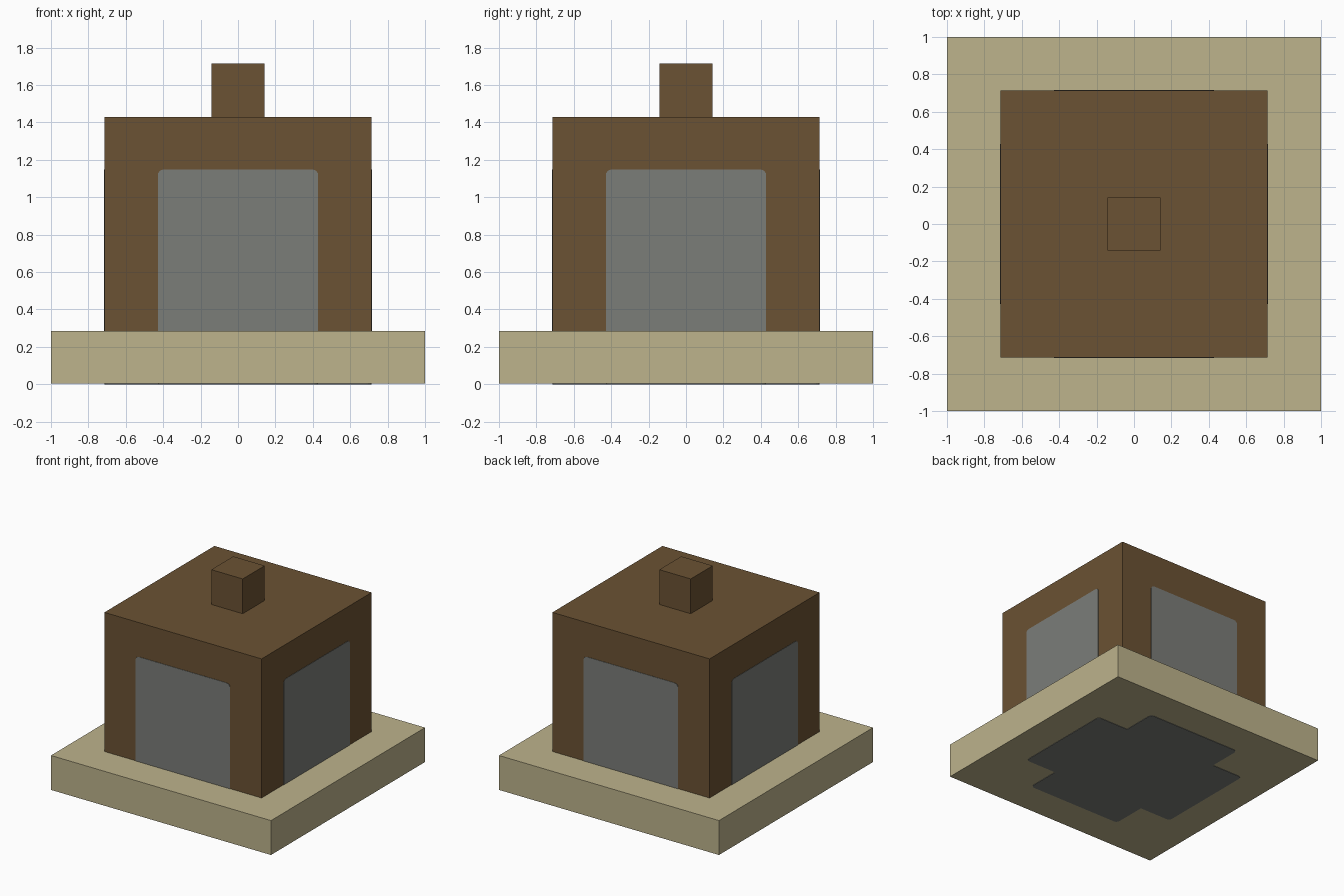
import bpy, bmesh
from math import pi
from mathutils import Matrix, Vector

cube = bpy.data.objects.get("Cube")
if cube:
    bpy.data.objects.remove(cube, do_unlink=True)

U = 1 / 7          # module: the base is 14 modules wide
SKIN = 0.003       # how far the panels stand proud


def srgb(*rgb):
    return [((c / 255 + 0.055) / 1.055) ** 2.4 for c in rgb] + [1.0]


def material(name, colour):
    m = bpy.data.materials.new(name)
    m.use_nodes = True
    m.diffuse_color = colour
    bsdf = m.node_tree.nodes["Principled BSDF"]
    bsdf.inputs["Base Color"].default_value = colour
    bsdf.inputs["Roughness"].default_value = 0.8
    return m


SAND = material("sand", srgb(189, 179, 140))
BROWN = material("brown", srgb(107, 82, 51))
GREY = material("grey", srgb(123, 125, 121))


def finish(name, bm, mat):
    bmesh.ops.recalc_face_normals(bm, faces=bm.faces)
    mesh = bpy.data.meshes.new(name)
    bm.to_mesh(mesh)
    bm.free()
    mesh.materials.append(mat)
    obj = bpy.data.objects.new(name, mesh)
    bpy.context.collection.objects.link(obj)


def block(name, width, bottom, top, mat):
    bm = bmesh.new()
    bmesh.ops.create_cube(bm, size=1)
    bmesh.ops.scale(bm, vec=(width, width, top - bottom), verts=bm.verts)
    bmesh.ops.translate(bm, vec=(0, 0, (bottom + top) / 2), verts=bm.verts)
    finish(name, bm, mat)


def plate(name, outline, rounded, matrix, mat):
    """Thin extruded outline; corners accepted by rounded() are softened."""
    bm = bmesh.new()
    bm.faces.new([bm.verts.new((x, y, 0)) for x, y in outline])
    corners = [v for v in bm.verts if rounded(v.co)]
    bmesh.ops.bevel(bm, geom=corners, offset=0.03, segments=4,
                    profile=0.5, affect='VERTICES')
    out = bmesh.ops.extrude_face_region(bm, geom=bm.faces[:])
    moved = [g for g in out["geom"] if isinstance(g, bmesh.types.BMVert)]
    bmesh.ops.translate(bm, vec=(0, 0, 2 * SKIN), verts=moved)
    bm.transform(matrix)
    finish(name, bm, mat)


# Stacked blocks
block("base", 14 * U, SKIN, 2 * U, SAND)
block("body", 10 * U, 2 * U, 10 * U, BROWN)
block("knob", 2 * U, 10 * U, 12 * U, BROWN)

# One round-topped panel on each wall
w, low, high = 3 * U, 2 * U, 8 * U + 0.005
panel = [(-w, low), (w, low), (w, high), (-w, high)]
for i, side in enumerate(("front", "left", "back", "right")):
    place = (Matrix.Rotation(i * pi / 2, 4, 'Z')
             @ Matrix.Translation((0, -5 * U + SKIN, 0))
             @ Matrix.Rotation(pi / 2, 4, 'X'))
    plate(side + "_panel", panel, lambda co: co.y > 1, place, GREY)

# Cross-shaped panel under the base, facing down
a, b = 3 * U, 5 * U
quarter = [Vector((b, -a)), Vector((b, a)), Vector((a, a))]
cross = [Matrix.Rotation(i * pi / 2, 2) @ p for i in range(4) for p in quarter]
plate("underside_cross", cross, lambda co: max(abs(co.x), abs(co.y)) > 4 * U,
      Matrix.Translation((0, 0, 2 * SKIN)) @ Matrix.Rotation(pi, 4, 'X'), GREY)
